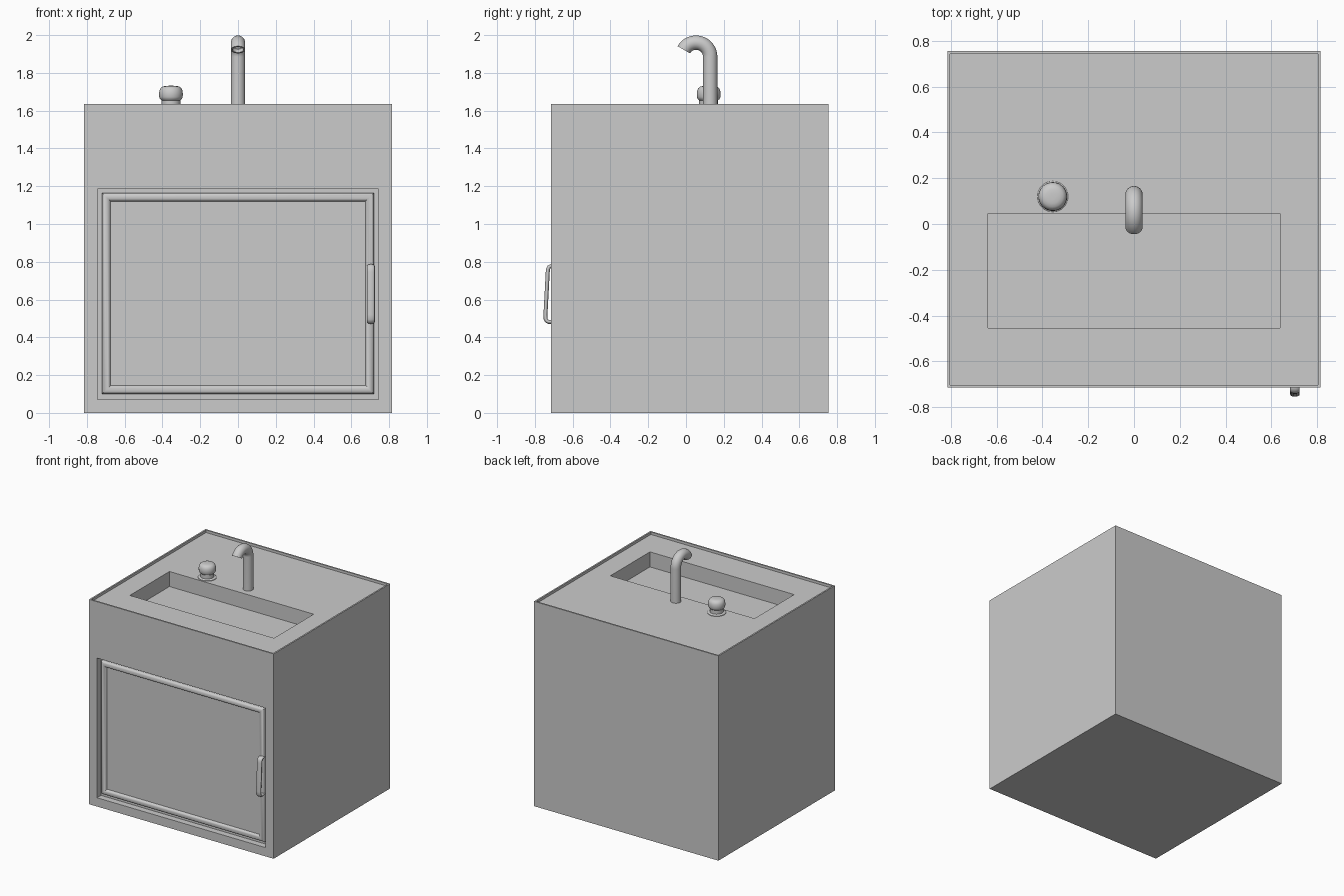
import bpy, bmesh
from math import sin, cos, pi, radians
from mathutils import Vector

if "Cube" in bpy.data.objects:
    bpy.data.objects.remove(bpy.data.objects["Cube"])


def finish(bm, name, smooth=None):
    bmesh.ops.recalc_face_normals(bm, faces=bm.faces[:])
    mesh = bpy.data.meshes.new(name)
    bm.to_mesh(mesh)
    bm.free()
    ob = bpy.data.objects.new(name, mesh)
    bpy.context.collection.objects.link(ob)
    if smooth:
        bpy.ops.object.select_all(action='DESELECT')
        bpy.context.view_layer.objects.active = ob
        ob.select_set(True)
        bpy.ops.object.shade_smooth_by_angle(angle=radians(smooth))
    return ob


def box(name, lo, hi):
    bm = bmesh.new()
    bmesh.ops.create_cube(bm, size=1)
    for v in bm.verts:
        v.co = [(a + b) / 2 + c * (b - a) for a, b, c in zip(lo, hi, v.co)]
    return finish(bm, name)


def cut(target, lo, hi):
    cutter = box("cutter", lo, hi)
    cutter.hide_render = True
    mod = target.modifiers.new("cut", 'BOOLEAN')
    mod.operation, mod.solver, mod.object = 'DIFFERENCE', 'EXACT', cutter
    bpy.context.view_layer.objects.active = target
    bpy.ops.object.modifier_apply(modifier=mod.name)
    bpy.data.objects.remove(cutter)


def loft(name, rings, smooth):
    """Join rings of equal point count and cap both ends."""
    bm = bmesh.new()
    loops = [[bm.verts.new(p) for p in ring] for ring in rings]
    n = len(loops[0])
    for a, b in zip(loops, loops[1:]):
        for i in range(n):
            j = (i + 1) % n
            bm.faces.new((a[i], a[j], b[j], b[i]))
    bm.faces.new(loops[0])
    bm.faces.new(loops[-1])
    return finish(bm, name, smooth)


def ring(c, tangent, rx, rn, n=24):
    """Ellipse across a path that lies in a plane of constant x."""
    side = Vector((1, 0, 0))
    up = side.cross(tangent).normalized()
    return [Vector(c) + side * rx * cos(2 * pi * i / n) + up * rn * sin(2 * pi * i / n)
            for i in range(n)]


def tangents(path):
    last = len(path) - 1
    return [(path[min(i + 1, last)] - path[max(i - 1, 0)]).normalized()
            for i in range(last + 1)]


# Cabinet with a thin top lip, a basin and a door opening
body = box("cabinet", (-.815, -.715, 0), (.815, .755, 1.635))
cut(body, (-.803, -.703, 1.615), (.803, .743, 1.7))
cut(body, (-.637, -.455, 1.495), (.637, .045, 1.7))
cut(body, (-.745, -.8, .07), (.745, -.665, 1.185))

# Door: rounded frame around a sunken panel, as inset steps (inset, y)
steps = [(0, -.66), (0, -.69), (.004, -.699), (.012, -.705), (.022, -.707),
         (.032, -.705), (.040, -.699), (.046, -.687)]
loft("door", [[(-.72 + d, y, .10 + d), (.72 - d, y, .10 + d),
               (.72 - d, y, 1.165 - d), (-.72 + d, y, 1.165 - d)]
              for d, y in steps], 40)

# Door handle: flattened bar with rounded corners
corners = [(-.69, .482), (-.728, .482), (-.737, .486), (-.743, .497), (-.744, .52),
           (-.732, .745), (-.730, .762), (-.724, .773), (-.715, .777), (-.69, .777)]
path = [Vector((.703, y, z)) for y, z in corners]
loft("door_handle", [ring(p, t, .021, .0105, 16) for p, t in zip(path, tangents(path))], 50)

# Faucet: upright pipe bent over into a hollow spout
R, r = .075, .038
path = [Vector((0, .128, 1.61))]
dirs = [Vector((0, 0, 1))]
for k in range(21):
    a = radians(150) * k / 20
    path.append(Vector((0, .053 + R * cos(a), 1.885 + R * sin(a))))
    dirs.append(Vector((0, -sin(a), cos(a))))
rings = [ring(p, t, r, r) for p, t in zip(path, dirs)]
rings += [ring(path[i], dirs[i], .029, .029) for i in (-1, -3, -5)]
loft("faucet", rings, 40)

# Tap knob: turned profile (radius, z)
profile = [(.067, 1.61), (.067, 1.619), (.062, 1.623), (.05, 1.625), (.05, 1.655),
           (.058, 1.662), (.062, 1.672), (.063, 1.69), (.061, 1.706), (.055, 1.719),
           (.045, 1.727), (.03, 1.731), (.012, 1.732)]
loft("tap_knob", [[(-.355 + q * cos(2 * pi * i / 32), .12 + q * sin(2 * pi * i / 32), z)
                   for i in range(32)] for q, z in profile], 40)
